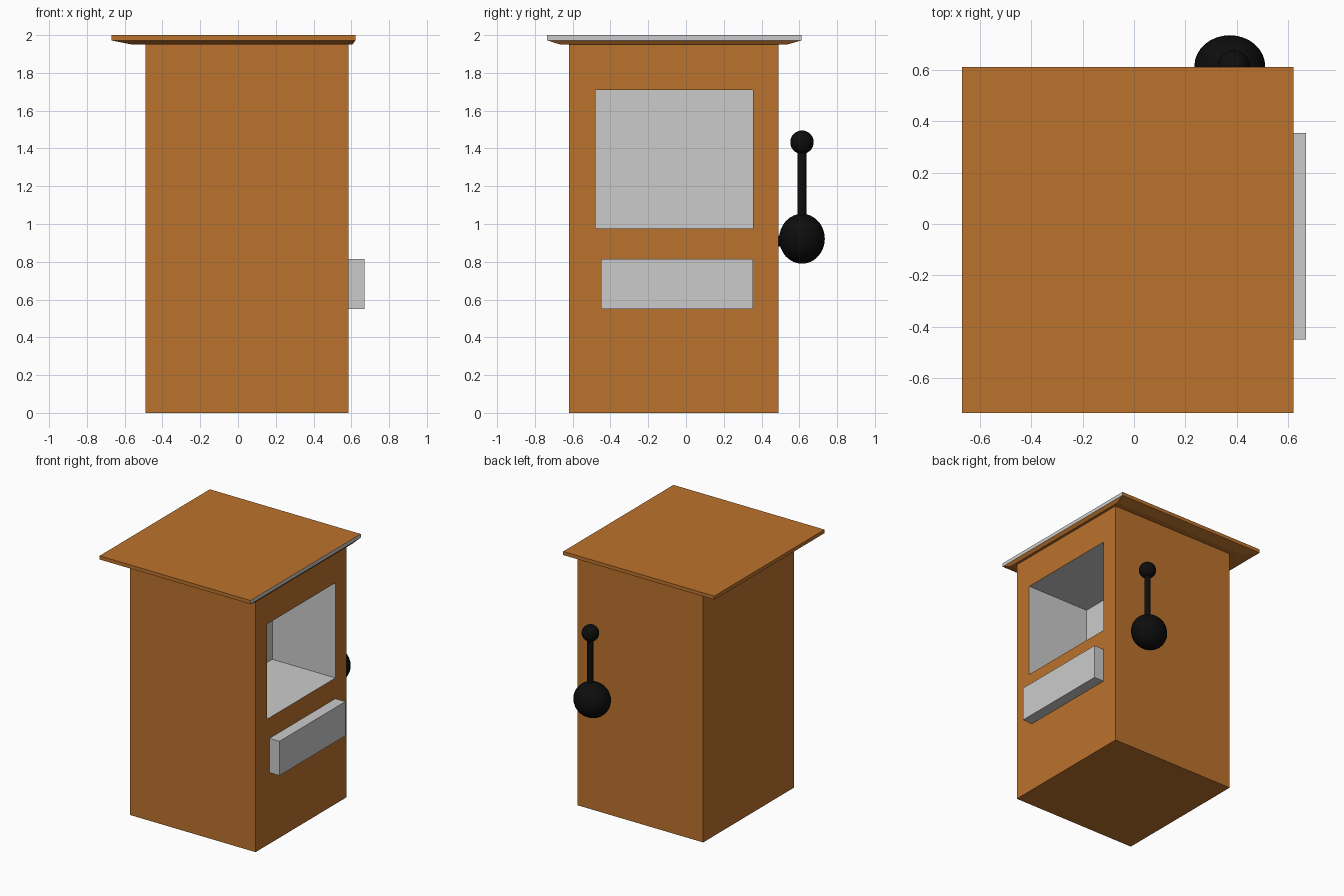
import bpy, bmesh
from mathutils import Matrix, Vector

if "Cube" in bpy.data.objects:
    bpy.data.objects.remove(bpy.data.objects["Cube"])


def material(name, rgb):
    m = bpy.data.materials.new(name)
    m.diffuse_color = (*rgb, 1)
    m.use_nodes = True
    m.node_tree.nodes["Principled BSDF"].inputs["Base Color"].default_value = m.diffuse_color
    return m


BROWN = material("brown_wood", (0.5, 0.17, 0.026))
BLACK = material("black_plastic", (0.004, 0.004, 0.004))


def finish(bm, name, mat=None, smooth=False):
    me = bpy.data.meshes.new(name)
    bm.to_mesh(me)
    bm.free()
    ob = bpy.data.objects.new(name, me)
    bpy.context.collection.objects.link(ob)
    if mat:
        me.materials.append(mat)
    if smooth:
        bpy.ops.object.select_all(action='DESELECT')
        bpy.context.view_layer.objects.active = ob
        ob.select_set(True)
        bpy.ops.object.shade_smooth_by_angle()
    return ob


def box_mesh(lo, hi):
    lo, hi = Vector(lo), Vector(hi)
    bm = bmesh.new()
    bmesh.ops.create_cube(bm, size=1)
    for v in bm.verts:
        v.co = Vector([hi[i] if v.co[i] > 0 else lo[i] for i in range(3)])
    bm.normal_update()
    return bm


def side_face(bm):
    return next(f for f in bm.faces if f.normal.x > 0.9)


def ball(name, centre, radii):
    bm = bmesh.new()
    bmesh.ops.create_uvsphere(bm, u_segments=32, v_segments=16, radius=1)
    bmesh.ops.scale(bm, vec=radii, verts=bm.verts)
    bmesh.ops.translate(bm, vec=centre, verts=bm.verts)
    return finish(bm, name, BLACK, True)


def rod(name, a, b, radius):
    a, b = Vector(a), Vector(b)
    turn = (b - a).to_track_quat('Z', 'Y').to_matrix().to_4x4()
    bm = bmesh.new()
    bmesh.ops.create_cone(bm, cap_ends=True, segments=32, radius1=radius, radius2=radius,
                          depth=(b - a).length, matrix=Matrix.Translation((a + b) / 2) @ turn)
    return finish(bm, name, BLACK, True)


# Window opening limits on the right side
WIN_LO, WIN_HI = (0.045, -0.48, 0.975), (0.585, 0.355, 1.71)

# Cabinet with a window opening in its right face
bm = box_mesh((-0.49, -0.62, 0), (0.585, 0.49, 1.95))
face = side_face(bm)
mid = face.calc_center_median()
bmesh.ops.inset_individual(bm, faces=[face], thickness=0.1)
for v in face.verts:
    v.co.y = WIN_HI[1] if v.co.y > mid.y else WIN_LO[1]
    v.co.z = WIN_HI[2] if v.co.z > mid.z else WIN_LO[2]
bmesh.ops.delete(bm, geom=[face], context='FACES_ONLY')
finish(bm, "cabinet", BROWN)

# Grey recess behind the opening, facing inward
bm = box_mesh(WIN_LO, WIN_HI)
bmesh.ops.delete(bm, geom=[side_face(bm)], context='FACES_ONLY')
bmesh.ops.reverse_faces(bm, faces=bm.faces)
finish(bm, "window_recess")

# Roof slab with a chamfered underside
bm = box_mesh((-0.67, -0.735, 1.972), (0.622, 0.612, 2.0))
under = next(f for f in bm.faces if f.normal.z < -0.9)
bmesh.ops.inset_individual(bm, faces=[under], thickness=0.05)
for v in under.verts:
    v.co = (0.605 if v.co.x > 0 else -0.56, 0.535 if v.co.y > 0 else -0.665, 1.95)
bmesh.ops.delete(bm, geom=[side_face(bm)], context='FACES_ONLY')
finish(bm, "roof", BROWN)

# Grey strip closing the right edge of the roof
bm = box_mesh((-0.67, -0.735, 1.972), (0.622, 0.612, 2.0))
keep = side_face(bm)
bmesh.ops.delete(bm, geom=[f for f in bm.faces if f != keep], context='FACES')
finish(bm, "roof_edge_strip")

# Tray below the window
finish(box_mesh((0.58, -0.45, 0.55), (0.67, 0.355, 0.815)), "tray")

# Lever on the back
ball("lever_hub", (0.373, 0.614, 0.922), (0.138, 0.121, 0.132))
rod("lever_mount", (0.373, 0.48, 0.91), (0.373, 0.6, 0.91), 0.028)
rod("lever_stick", (0.388, 0.614, 0.95), (0.388, 0.614, 1.43), 0.023)
ball("lever_knob", (0.388, 0.614, 1.433), (0.062, 0.062, 0.062))
